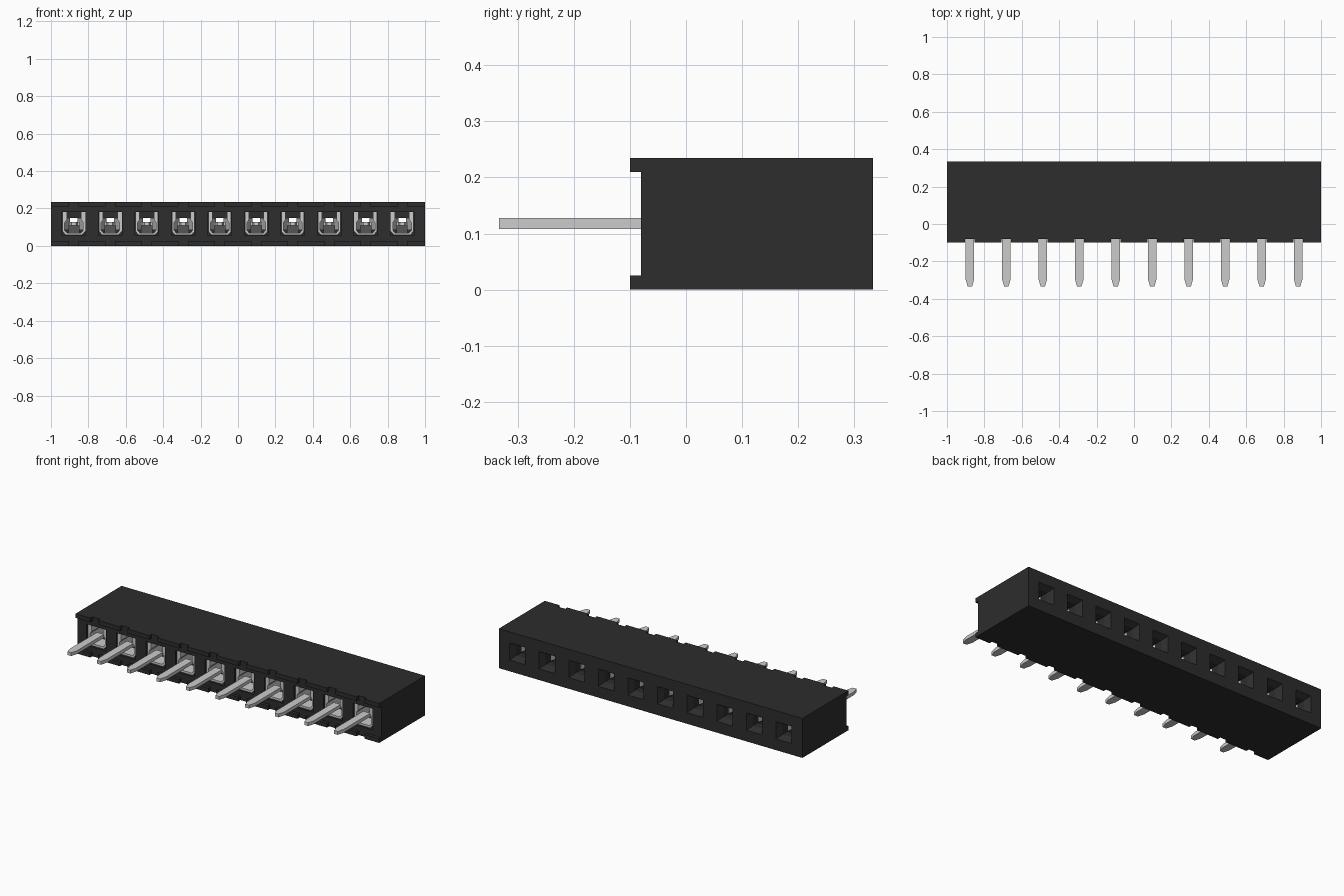
import bpy
import bmesh
from mathutils import Vector

old = bpy.data.objects.get("Cube")
if old:
    bpy.data.objects.remove(old, do_unlink=True)

COUNT, PITCH, MID = 10, 0.195, 0.118
PIN_X = [(i - (COUNT - 1) / 2) * PITCH for i in range(COUNT)]


def material(name, value):
    mat = bpy.data.materials.new(name)
    mat.use_nodes = True
    colour = (value, value, value, 1)
    mat.diffuse_color = colour
    mat.node_tree.nodes["Principled BSDF"].inputs["Base Color"].default_value = colour
    return mat


plastic = material("black plastic", 0.026)
metal = material("light grey metal", 0.6)


def finish(name, bm, mat):
    bmesh.ops.recalc_face_normals(bm, faces=bm.faces)
    mesh = bpy.data.meshes.new(name)
    bm.to_mesh(mesh)
    bm.free()
    mesh.materials.append(mat)
    obj = bpy.data.objects.new(name, mesh)
    bpy.context.collection.objects.link(obj)
    return obj


def loft(bm, rings):
    """Skin a closed solid through rings of points."""
    rings = [[bm.verts.new(p) for p in ring] for ring in rings]
    n = len(rings[0])
    for a, b in zip(rings, rings[1:]):
        for i in range(n):
            j = (i + 1) % n
            bm.faces.new((a[i], a[j], b[j], b[i]))
    bm.faces.new(rings[0])
    bm.faces.new(rings[-1])


def prism(bm, outline, axis, low, high, offset=0.0):
    """Extrude a 2D outline along the axis, shifted in x by the offset."""
    rings = []
    for level in (low, high):
        ring = []
        for p in outline:
            co = list(p)
            co.insert("xyz".index(axis), level)
            ring.append(Vector(co) + Vector((offset, 0, 0)))
        rings.append(ring)
    loft(bm, rings)


def box(bm, x0, x1, y0, y1, z0, z1):
    prism(bm, [(x0, y0), (x1, y0), (x1, y1), (x0, y1)], "z", z0, z1)


def mirrored(half):
    return half + [(-x, v) for x, v in reversed(half)]


# Housing block
bm = bmesh.new()
box(bm, -1, 1, -0.08, 0.333, 0, 0.235)
housing = finish("housing", bm, plastic)

# Stepped sockets: wide at the front, narrow throat, funnel at the back
bm = bmesh.new()
STEPS = [(-0.2, 0.063), (0.25, 0.063), (0.25, 0.032), (0.3, 0.032), (0.336, 0.053)]
for x in PIN_X:
    loft(bm, [[(x + sx * r, y, MID + sz * r)
               for sx, sz in ((-1, -1), (1, -1), (1, 1), (-1, 1))] for y, r in STEPS])
cutter = finish("socket_cutter", bm, plastic)
cutter.hide_render = True
cut = housing.modifiers.new("sockets", "BOOLEAN")
cut.operation, cut.solver, cut.object = "DIFFERENCE", "EXACT", cutter
graph = bpy.context.evaluated_depsgraph_get()
carved = bpy.data.meshes.new_from_object(housing.evaluated_get(graph))
housing.modifiers.clear()
housing.data = carved
bpy.data.objects.remove(cutter, do_unlink=True)

# Standoff rails along both front edges, notched at every pin
bm = bmesh.new()
starts = [-1] + [x + 0.026 for x in PIN_X]
ends = [x - 0.026 for x in PIN_X] + [1]
for z in (0, 0.21):
    for a, b in zip(starts, ends):
        box(bm, a, b, -0.1, -0.08, z, z + 0.025)
finish("standoff_rails", bm, plastic)

# Solder pins with tapered tips
bm = bmesh.new()
outline = mirrored([(0.023, -0.04), (0.023, -0.295), (0.012, -0.333)])
for x in PIN_X:
    prism(bm, outline, "z", 0.108, 0.128, x)
finish("solder_pins", bm, metal)

# U-shaped contact bodies with chamfered lower corners
bm = bmesh.new()
outer = [(0.05, 0.18), (0.061, 0.18), (0.061, 0.078), (0.042, 0.057)]
inner = [(-0.037, 0.069), (-0.049, 0.083), (-0.049, 0.125), (-0.038, 0.14), (-0.038, 0.18)]
outer[0] = (0.038, 0.18)
profile = mirrored(outer) + inner[:-1] + [(-x, z) for x, z in reversed(inner[:-1])]
# Walk the inner side so that it follows on from the left wall top
left_in = list(reversed(inner[:-1]))
profile = mirrored(outer) + left_in + [(-x, z) for x, z in reversed(left_in)]
for x in PIN_X:
    prism(bm, profile, "y", -0.07, 0.06, x)
finish("contact_bodies", bm, metal)

# Ramps joining each pin to its contact floor
bm = bmesh.new()
side = [(-0.045, 0.108), (-0.045, 0.128), (0.03, 0.07), (0.03, 0.058)]
for x in PIN_X:
    prism(bm, side, "x", x - 0.03, x + 0.03)
finish("pin_ramps", bm, metal)

# Paired spring tines pinching towards the back opening
bm = bmesh.new()
tine = [(0.052, 0.05), (0.02, 0.19), (0.034, 0.245),
        (0.044, 0.245), (0.03, 0.19), (0.061, 0.05)]
for x in PIN_X:
    for s in (-1, 1):
        prism(bm, [(s * px, y) for px, y in tine], "z", 0.085, 0.15, x)
finish("spring_tines", bm, metal)
